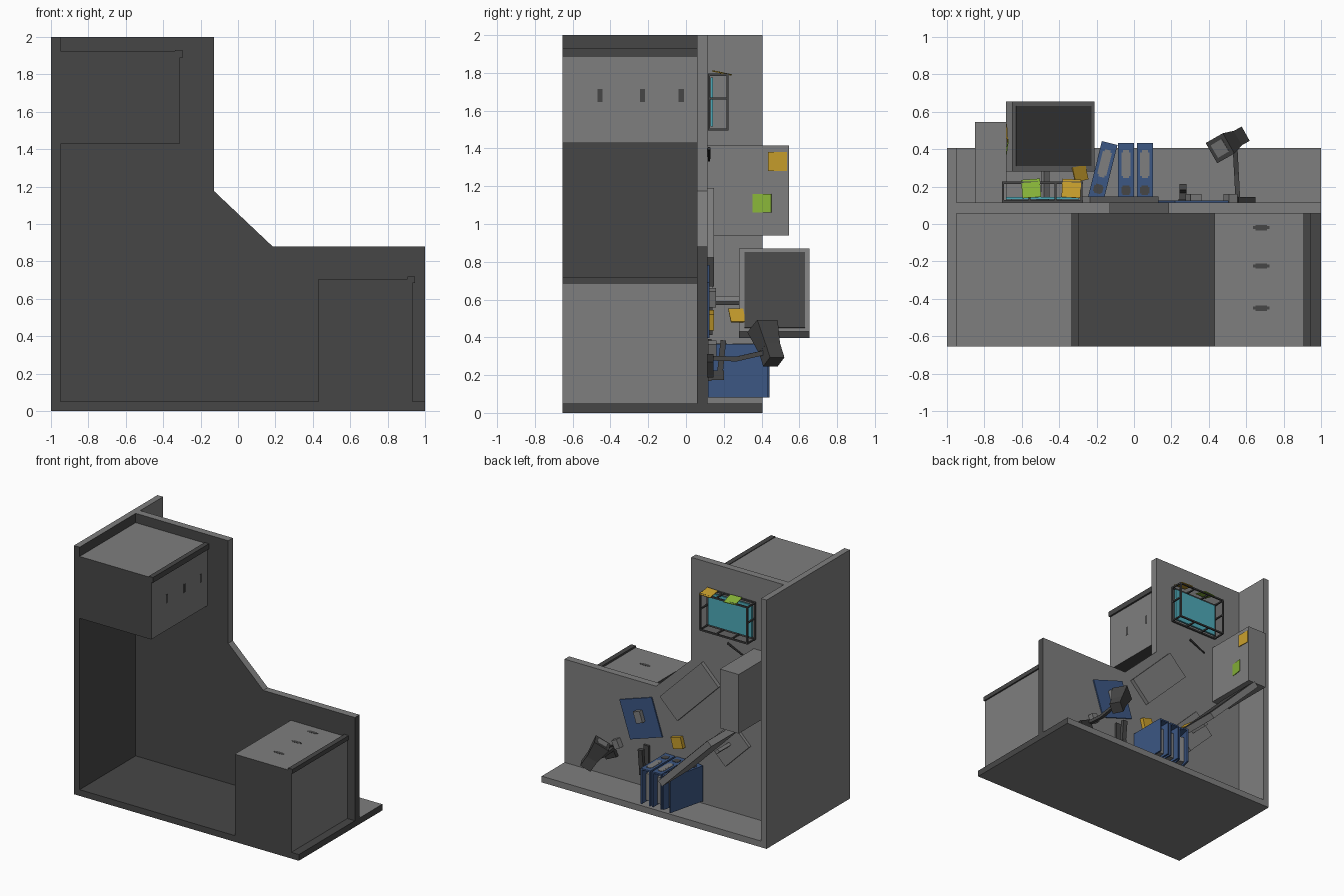
import bpy, bmesh, math
from mathutils import Matrix, Vector

if "Cube" in bpy.data.objects:
    bpy.data.objects.remove(bpy.data.objects["Cube"])

def material(name, r, g, b):
    m = bpy.data.materials.new(name)
    m.diffuse_color = (r, g, b, 1)
    m.use_nodes = True
    m.node_tree.nodes["Principled BSDF"].inputs["Base Color"].default_value = m.diffuse_color
    return m

M = {
    'light': material('light grey', .21, .21, .21),
    'dark': material('dark grey', .062, .062, .062),
    'black': material('charcoal', .035, .035, .035),
    'blue': material('blue', .045, .095, .23),
    'cyan': material('cyan', .075, .40, .48),
    'yellow': material('yellow', .57, .34, .025),
    'green': material('lime green', .25, .47, .04),
}
KEYS = list(M)

def finish(bm, name, loc=(0, 0, 0), rot=(0, 0, 0), rule=None):
    bmesh.ops.recalc_face_normals(bm, faces=bm.faces)
    if rule:
        for f in bm.faces:
            f.material_index = KEYS.index(rule(f.normal, f.calc_center_median()))
    me = bpy.data.meshes.new(name)
    bm.to_mesh(me)
    bm.free()
    for k in KEYS:
        me.materials.append(M[k])
    ob = bpy.data.objects.new(name, me)
    ob.location = loc
    ob.rotation_euler = [math.radians(a) for a in rot]
    bpy.context.collection.objects.link(ob)
    return ob

def boxes(name, parts, loc=(0, 0, 0), rot=(0, 0, 0), rule=None):
    """One object from boxes given as (centre, size, colour)."""
    bm = bmesh.new()
    for c, s, col in parts:
        old = set(bm.faces)
        bmesh.ops.create_cube(bm, size=1, matrix=Matrix.Translation(c) @ Matrix.Diagonal((*s, 1)))
        for f in bm.faces:
            if f not in old:
                f.material_index = KEYS.index(col)
    return finish(bm, name, loc, rot, rule)

def span(name, x, y, z, col, rule=None):
    c = [(a + b) / 2 for a, b in (x, y, z)]
    s = [b - a for a, b in (x, y, z)]
    return boxes(name, [((0, 0, 0), s, col)], c, (0, 0, 0), rule)

def prism(name, pts, y0, y1, rule):
    bm = bmesh.new()
    f = bm.faces.new([bm.verts.new((x, y0, z)) for x, z in pts])
    r = bmesh.ops.extrude_face_region(bm, geom=[f])
    bmesh.ops.translate(bm, vec=(0, y1 - y0, 0),
                        verts=[v for v in r['geom'] if isinstance(v, bmesh.types.BMVert)])
    return finish(bm, name, rule=rule)

def beam(name, a, b, ra, rb, col, n=4):
    """Tapered bar between two points."""
    a, b = Vector(a), Vector(b)
    d = b - a
    bm = bmesh.new()
    mat = Matrix.Translation((a + b) / 2) @ d.to_track_quat('Z', 'Y').to_matrix().to_4x4() \
        @ Matrix.Rotation(math.pi / n, 4, 'Z')
    bmesh.ops.create_cone(bm, cap_ends=True, segments=n, radius1=ra, radius2=rb,
                          depth=d.length, matrix=mat)
    return finish(bm, name, rule=lambda nn, c: col)

def note(name, c, col, rot, size=.1):
    return boxes(name, [((0, 0, 0), (size, size, .006), col)], c, rot)

# Corner desktop: its working side faces +y
prism('desktop', [(-1, 0), (1, 0), (1, .88), (.185, .88), (-.127, 1.175), (-.127, 2), (-1, 2)],
      .057, .115, lambda n, c: 'dark' if n.y < -.5 or c.x > .95 else 'light')

# Wall panels, darker inside the knee space
shade_side = lambda n, c: 'dark' if n.x > .5 or n.y < -.5 else 'light'
span('side_panel_lower', (-1, -.95), (-.655, .057), (0, 2), 'light', shade_side)
span('side_panel_upper', (-1, -.95), (.115, .405), (0, 2), 'light')
span('rear_panel_lower', (-.95, 1), (-.655, .057), (0, .05), 'dark',
     lambda n, c: 'light' if n.z < -.5 else 'dark')
span('rear_panel_upper', (-.95, 1), (.115, .405), (0, .05), 'light',
     lambda n, c: 'dark' if n.x > .5 else 'light')

# Drawer cabinets with edge strips and flush handles
cab = lambda n, c: 'dark' if n.y < -.5 or n.x < -.5 or n.z < -.5 else 'light'
span('drawer_cabinet', (.43, .933), (-.655, .057), (.05, .705), 'light', cab)
span('drawer_cabinet_strip', (.905, .945), (-.655, .057), (.685, .72), 'dark')
span('side_cabinet', (-.95, -.313), (-.655, .057), (1.428, 1.925), 'light', cab)
span('side_cabinet_strip', (-.337, -.298), (-.655, .057), (1.887, 1.93), 'dark')
for i, y in enumerate((-.02, -.225, -.45)):
    boxes(f'drawer_handle_{i}', [((0, 0, 0), (.06, .028, .006), 'dark'),
                                 ((0, 0, 0), (.09, .016, .0055), 'dark')], (.68, y, .7035))
    boxes(f'side_handle_{i}', [((0, 0, 0), (.006, .027, .07), 'dark')], (-.3145, y - .005, 1.68))

# Monitor turned to the corner
boxes('monitor', [((0, 0, -.025), (.62, .375, .05), 'light'),
                  ((0, .003, .001), (.565, .32, .006), 'dark')], (-.43, .4675, .65), (0, 45, 0))
boxes('monitor_stand', [((0, .0125, 0), (.30, .025, .22), 'light'),
                        ((0, .09, 0), (.04, .16, .025), 'light')], (-.475, .115, .595), (0, 45, 0))
boxes('monitor_note', [((0, 0, 0), (.10, .08, .006), 'yellow')], (-.288, .27, .516), (0, 45, 12))

# Keyboard, mouse pad and mouse
boxes('keyboard', [((0, 0, 0), (.52, .032, .22), 'light')], (-.13, .131, .93), (0, 45, 0))
boxes('mouse_pad', [((0, 0, 0), (.30, .01, .31), 'blue')], (.315, .12, .59), (0, 18, 0))
boxes('mouse', [((0, 0, 0), (.06, .035, .09), 'light')], (.318, .142, .61), (0, 18, 0))

# Computer tower with two notes
span('computer_tower', (-.85, -.683), (.115, .545), (.94, 1.415), 'light')
note('tower_note_yellow', (-.679, .485, 1.33), 'yellow', (-3, 90, 0))
note('tower_note_green', (-.679, .402, 1.11), 'green', (8, 90, 0))

# Ring binders: two covers, spine, paper, label and finger hole
def binder(name, loc, tilt):
    h, w, d = .315, .086, .285
    parts = [((s * (w / 2 - .006), 0, 0), (.012, h, d), 'blue') for s in (-1, 1)]
    parts += [((0, 0, d / 2 - .006), (w - .024, h, .012), 'blue'),
              ((0, -.02, -.02), (w - .034, h - .05, d - .07), 'light'),
              ((0, .045, d / 2 + .001), (.032, .15, .004), 'light'),
              ((0, .045, d / 2 + .001), (.05, .125, .0035), 'light'),
              ((0, -.095, d / 2 + .001), (.036, .05, .004), 'dark'),
              ((0, -.095, d / 2 + .001), (.05, .034, .0035), 'dark')]
    boxes(name, parts, loc, (0, 0, tilt))

binder('binder_right', (.058, .275, .223), 0)
binder('binder_middle', (-.043, .275, .223), 0)
binder('binder_leaning', (-.168, .28, .223), -14)

# Document tray: dark wire frame, cyan papers, notes
cx, cz, w, d = -.49, 1.645, .42, .29
parts = [((cx, .137, cz), (w - .03, .014, d - .03), 'cyan')]
for y in (.122, .22):
    for s in (-1, 1):
        parts.append(((cx, y, cz + s * d / 2), (w, .012, .012), 'dark'))
        parts.append(((cx + s * w / 2, y, cz), (.012, .012, d), 'dark'))
for s in (-1, 1):
    for t in (-1, -.33, .33, 1):
        parts.append(((cx + t * w / 2, .17, cz + s * d / 2), (.011, .1, .011), 'dark'))
    parts.append(((cx + s * w / 2, .17, cz + .02), (.011, .1, .011), 'dark'))
boxes('document_tray', parts)
note('tray_note_green', (-.55, .19, 1.80), 'green', (-12, 0, 4))
note('tray_note_yellow', (-.335, .19, 1.80), 'yellow', (-12, 0, -3))

# Pen, note block and stapler
beam('pen', (-.455, .122, 1.40), (-.60, .122, 1.335), .009, .006, 'black', 6)
boxes('note_block', [((0, 0, 0), (.09, .032, .09), 'yellow')], (-.02, .131, .49), (0, 15, 0))
boxes('stapler', [((0, -.04, 0), (.048, .018, .22), 'dark'),
                  ((0, .0, -.08), (.035, .07, .05), 'dark')], (.262, .165, .28))
boxes('stapler_arm', [((0, 0, 0), (.038, .03, .21), 'dark')], (.262, .187, .28), (-6, 0, 0))

# Desk lamp, with a small tape holder by its base
boxes('lamp_base', [((0, 0, 0), (.10, .03, .09), 'black')], (.585, .13, .25), (0, 25, 0))
boxes('tape_holder', [((0, 0, 0), (.05, .045, .07), 'light')], (.515, .138, .34), (0, 25, 0))
beam('lamp_arm_lower', (.555, .13, .29), (.548, .27, .285), .018, .018, 'dark')
beam('lamp_arm_upper', (.548, .265, .285), (.54, .42, .32), .018, .018, 'dark')
beam('lamp_neck', (.565, .465, .27), (.52, .44, .35), .062, .062, 'dark')
beam('lamp_head', (.525, .442, .34), (.46, .405, .46), .062, .088, 'dark')
beam('lamp_glass', (.461, .4055, .458), (.4585, .404, .463), .055, .055, 'light')
